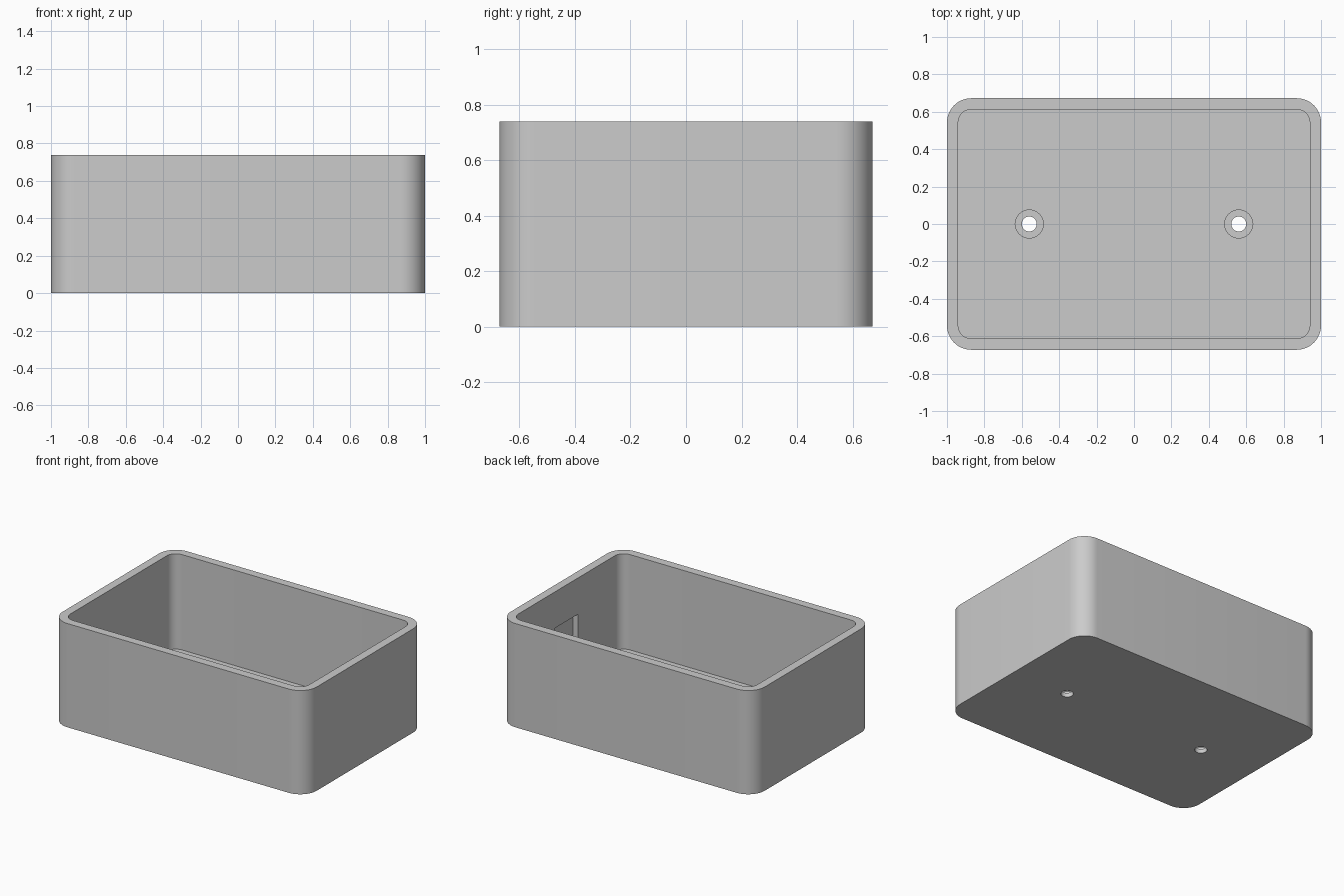
import bpy
import bmesh
from math import cos, sin, pi, radians
from mathutils import Vector

cube = bpy.data.objects.get("Cube")
if cube:
    bpy.data.objects.remove(cube, do_unlink=True)

WIDTH, DEPTH, HEIGHT = 2.0, 1.345, 0.738
WALL, FLOOR = 0.06, 0.06
RADIUS = 0.13
HOLE_X = 0.56

grey = bpy.data.materials.new("plain grey")
grey.use_nodes = True
colour = (0.6, 0.6, 0.6, 1)
grey.diffuse_color = colour
grey.node_tree.nodes["Principled BSDF"].inputs["Base Color"].default_value = colour


def prism(name, outline, bottom, top):
    """Extrude a flat outline from bottom to top."""
    bm = bmesh.new()
    face = bm.faces.new([bm.verts.new((x, y, bottom)) for x, y in outline])
    up = bmesh.ops.extrude_face_region(bm, geom=[face])["geom"]
    bmesh.ops.translate(bm, vec=Vector((0, 0, top - bottom)),
                        verts=[v for v in up if isinstance(v, bmesh.types.BMVert)])
    bmesh.ops.recalc_face_normals(bm, faces=bm.faces)
    mesh = bpy.data.meshes.new(name)
    bm.to_mesh(mesh)
    bm.free()
    mesh.materials.append(grey)
    obj = bpy.data.objects.new(name, mesh)
    bpy.context.collection.objects.link(obj)
    return obj


def rounded_rectangle(width, depth, radius, steps=12):
    points = []
    for i, (sx, sy) in enumerate([(1, 1), (-1, 1), (-1, -1), (1, -1)]):
        cx, cy = sx * (width / 2 - radius), sy * (depth / 2 - radius)
        for k in range(steps + 1):
            a = (i + k / steps) * pi / 2
            points.append((cx + radius * cos(a), cy + radius * sin(a)))
    return points


def circle(x, radius, steps=48):
    angles = [2 * pi * k / steps for k in range(steps)]
    return [(x + radius * cos(a), radius * sin(a)) for a in angles]


# Outer body
box = prism("open_box", rounded_rectangle(WIDTH, DEPTH, RADIUS), 0, HEIGHT)

# Main cavity
cutters = [prism("cavity_cutter",
                 rounded_rectangle(WIDTH - 2 * WALL, DEPTH - 2 * WALL, RADIUS - WALL),
                 FLOOR, HEIGHT + 0.1)]

# Two screw holes with wider seats for the screw heads
for x in (-HOLE_X, HOLE_X):
    cutters.append(prism("screw_hole_cutter", circle(x, 0.04), -0.1, FLOOR + 0.1))
    cutters.append(prism("screw_seat_cutter", circle(x, 0.075), 0.03, FLOOR + 0.05))

# Shallow square pocket inside the left wall
pocket = [(0.85, -0.128), (0.98, -0.128), (0.98, 0.128), (0.85, 0.128)]
cutters.append(prism("wall_pocket_cutter", pocket, 0.224, 0.48))

# Cut the body and drop the cutters
bpy.context.view_layer.objects.active = box
for cutter in cutters:
    cutter.hide_render = True
    mod = box.modifiers.new("cut", "BOOLEAN")
    mod.operation = "DIFFERENCE"
    mod.solver = "EXACT"
    mod.object = cutter
    bpy.ops.object.modifier_apply(modifier=mod.name)
    bpy.data.objects.remove(cutter, do_unlink=True)

# Smooth corners, crisp edges
bpy.ops.object.select_all(action="DESELECT")
box.select_set(True)
bpy.ops.object.shade_smooth_by_angle(angle=radians(30))
